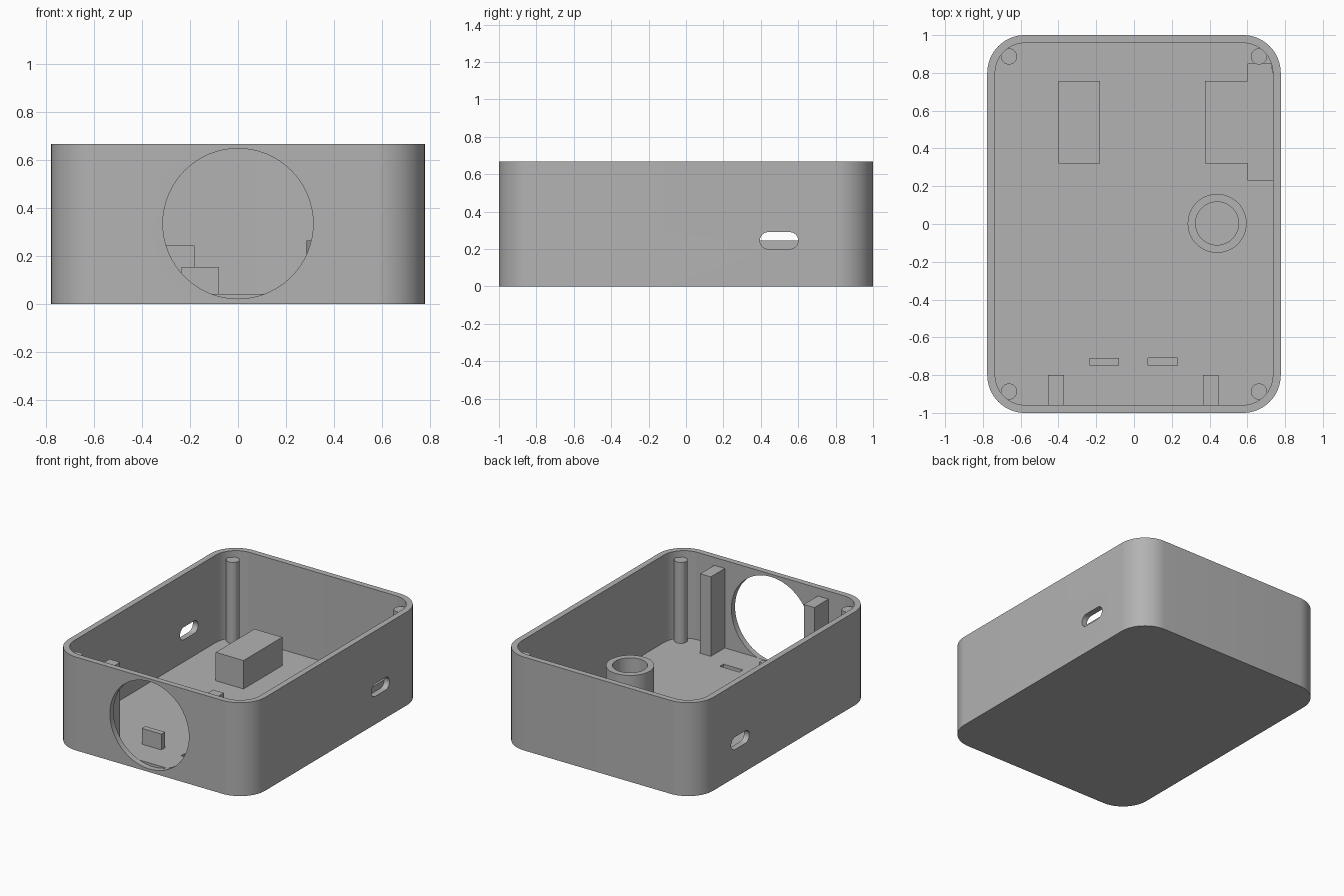
import bpy, bmesh, math
from mathutils import Vector

if "Cube" in bpy.data.objects:
    bpy.data.objects.remove(bpy.data.objects["Cube"])

HX, HY, H, WALL, R = 0.777, 1.0, 0.667, 0.042, 0.2

grey = bpy.data.materials.new("matte grey")
grey.diffuse_color = (0.45, 0.45, 0.45, 1)
grey.use_nodes = True
grey.node_tree.nodes["Principled BSDF"].inputs["Base Color"].default_value = grey.diffuse_color


def rounded(hx, hy, r, n=16):
    """Outline of a rounded rectangle, counter-clockwise."""
    pts = []
    for k, (sx, sy) in enumerate([(1, 1), (-1, 1), (-1, -1), (1, -1)]):
        for i in range(n + 1):
            a = math.pi / 2 * (k + i / n)
            p = (sx * (hx - r) + r * math.cos(a), sy * (hy - r) + r * math.sin(a))
            if not pts or math.dist(p, pts[-1]) > 1e-5:
                pts.append(p)
    if math.dist(pts[0], pts[-1]) < 1e-5:
        pts.pop()
    return pts


def circle(cx, cy, r, n=32):
    return [(cx + r * math.cos(2 * math.pi * i / n),
             cy + r * math.sin(2 * math.pi * i / n)) for i in range(n)]


def rect(x0, x1, y0, y1):
    return [(x0, y0), (x1, y0), (x1, y1), (x0, y1)]


def prism(name, outline, lo, hi, axis="z"):
    """Extrude an outline from lo to hi; axis x uses (y, z) points, axis y uses (x, z)."""
    place = {"z": lambda a, b, c: (a, b, c),
             "x": lambda a, b, c: (c, a, b),
             "y": lambda a, b, c: (a, c, b)}[axis]
    bm = bmesh.new()
    face = bm.faces.new([bm.verts.new(place(a, b, lo)) for a, b in outline])
    out = bmesh.ops.extrude_face_region(bm, geom=[face])
    shift = Vector(place(0, 0, hi - lo))
    bmesh.ops.translate(bm, vec=shift, verts=[g for g in out["geom"] if isinstance(g, bmesh.types.BMVert)])
    bmesh.ops.recalc_face_normals(bm, faces=bm.faces)
    mesh = bpy.data.meshes.new(name)
    bm.to_mesh(mesh)
    bm.free()
    mesh.materials.append(grey)
    ob = bpy.data.objects.new(name, mesh)
    bpy.context.collection.objects.link(ob)
    return ob


def activate(ob):
    bpy.ops.object.select_all(action="DESELECT")
    ob.select_set(True)
    bpy.context.view_layer.objects.active = ob


def cut(ob, cutters):
    for c in cutters:
        activate(ob)
        m = ob.modifiers.new("cut", "BOOLEAN")
        m.operation, m.solver, m.object = "DIFFERENCE", "EXACT", c
        bpy.ops.object.modifier_apply(modifier=m.name)
        bpy.data.objects.remove(c)


def smooth(ob):
    activate(ob)
    bpy.ops.object.shade_smooth_by_angle(angle=math.radians(30))


# Open tray with a round front window, side slots and a floor recess
tray = prism("tray", rounded(HX, HY, R), 0, H)
cut(tray, [
    prism("cavity", rounded(HX - WALL, HY - WALL, R - WALL), WALL, 1),
    prism("front_window", circle(0, 0.335, 0.3125, 64), -1.1, -HY + WALL, "y"),
    prism("side_slots", [(y + 0.4975, z + 0.245) for y, z in rounded(0.1025, 0.045, 0.0449, 8)], -1, 1, "x"),
    prism("floor_recess", rect(0.075, 0.23, -0.75, -0.71), 0.015, 0.2),
])
smooth(tray)

# Corner screw pillars
for sx in (-1, 1):
    for sy in (-1, 1):
        smooth(prism("corner_pillar", circle(sx * 0.662, sy * 0.887, 0.043), WALL, 0.62))

# Hollow round socket on the floor
socket = prism("round_socket", circle(0.44, 0.003, 0.156, 48), WALL, 0.265)
cut(socket, [prism("socket_bore", circle(0.44, 0.003, 0.114, 48), 0, 0.4)])
smooth(socket)

# Board supports: free block, and a T-shaped one meeting the side wall
prism("left_support", rect(-0.40, -0.18, 0.32, 0.757), WALL, 0.245)
IX = HX - WALL
prism("right_support", [(0.375, 0.32), (0.6, 0.32), (0.6, 0.23), (IX, 0.23), (IX, 0.80),
                        (IX - 0.008, 0.85), (0.6, 0.85), (0.6, 0.757), (0.375, 0.757)], WALL, 0.245)

# Tall posts against the front wall and a small locating tab
for x in (-0.455, 0.364):
    prism("front_post", rect(x, x + 0.084, -HY + WALL, -0.8), WALL, 0.61)
prism("locating_tab", rect(-0.235, -0.08, -0.75, -0.71), WALL, 0.155)
